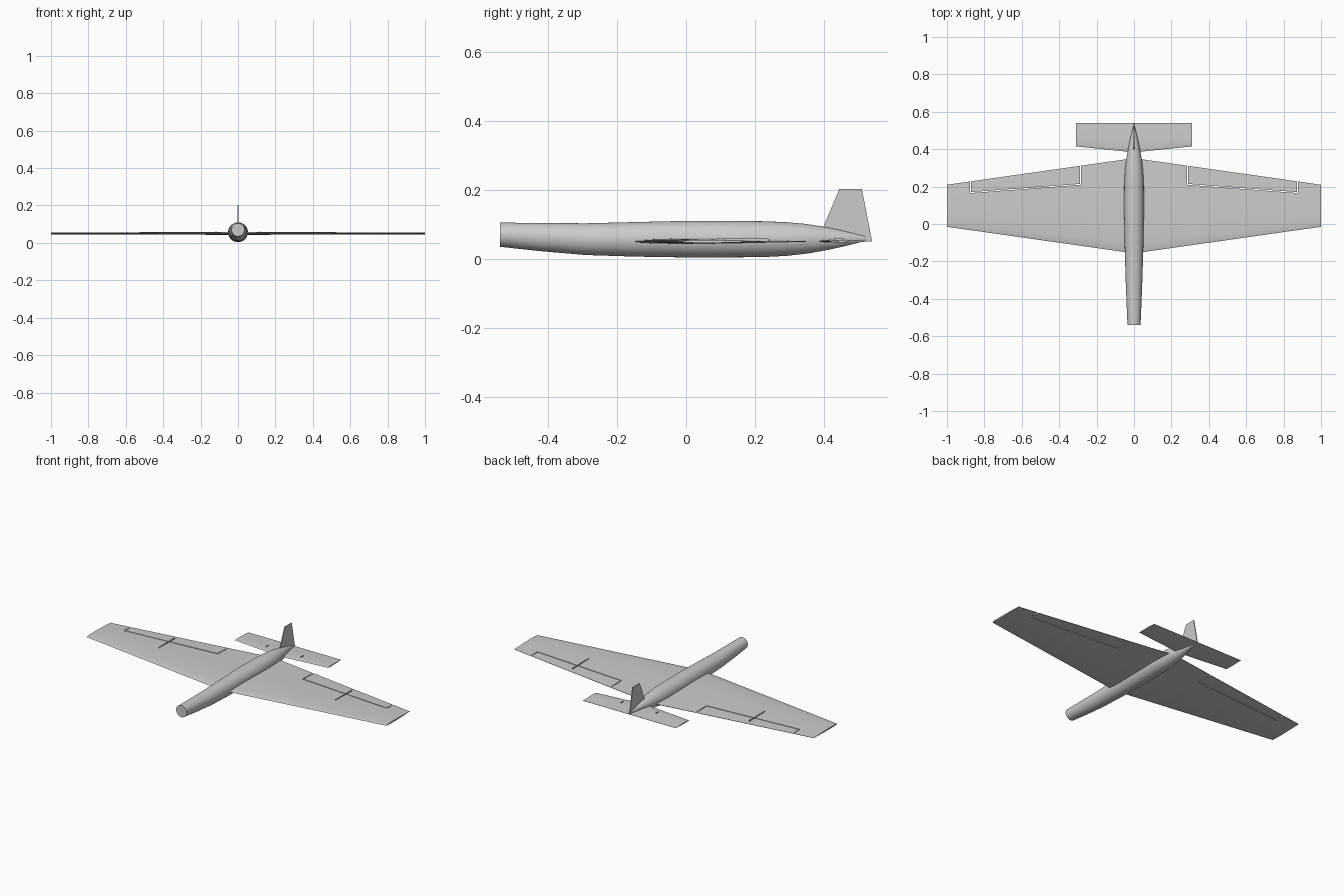
import bpy, bmesh, math

if "Cube" in bpy.data.objects:
    bpy.data.objects.remove(bpy.data.objects["Cube"])

grey = bpy.data.materials.new("light grey")
grey.use_nodes = True
grey.diffuse_color = (0.6, 0.6, 0.6, 1)
grey.node_tree.nodes["Principled BSDF"].inputs["Base Color"].default_value = (0.6, 0.6, 0.6, 1)


def loft(name, rings, smooth=True):
    """Skin a list of equal-length point rings and cap both ends."""
    bm = bmesh.new()
    loops = [[bm.verts.new(p) for p in ring] for ring in rings]
    n = len(loops[0])
    for a, b in zip(loops, loops[1:]):
        for i in range(n):
            bm.faces.new((a[i], a[(i + 1) % n], b[(i + 1) % n], b[i]))
    bm.faces.new(loops[0])
    bm.faces.new(loops[-1][::-1])
    bmesh.ops.recalc_face_normals(bm, faces=bm.faces)
    me = bpy.data.meshes.new(name)
    bm.to_mesh(me)
    bm.free()
    me.materials.append(grey)
    ob = bpy.data.objects.new(name, me)
    bpy.context.collection.objects.link(ob)
    if smooth:
        bpy.ops.object.select_all(action='DESELECT')
        ob.select_set(True)
        bpy.context.view_layer.objects.active = ob
        bpy.ops.object.shade_smooth_by_angle(angle=math.radians(30))
    return ob


def bar(name, a, b, width, z0, z1):
    """Upright-sided bar running from a to b in plan."""
    dx, dy = b[0] - a[0], b[1] - a[1]
    k = width / 2 / math.hypot(dx, dy)
    nx, ny = -dy * k, dx * k
    plan = [(a[0] + nx, a[1] + ny), (b[0] + nx, b[1] + ny),
            (b[0] - nx, b[1] - ny), (a[0] - nx, a[1] - ny)]
    return loft(name, [[(x, y, z) for x, y in plan] for z in (z0, z1)], False)


def airfoil(x, lead, trail, z, up, down):
    """Closed foil section at station x."""
    top = [(0, 0), (.03, .45), (.1, .75), (.25, 1), (.45, .95), (.7, .6), (1, .12)]
    pts = [(t, h * up) for t, h in top]
    pts += [(t, -h * down) for t, h in reversed(top[1:])]
    return [(x, lead + t * (trail - lead), z + h) for t, h in pts]


# Fuselage: y, centre height, half width, half height
body = [(-.54, .070, .035, .035), (-.42, .063, .040, .041), (-.29, .057, .045, .046),
        (-.15, .0565, .049, .050), (0, .057, .052, .053), (.10, .057, .053, .053),
        (.22, .057, .052, .052), (.29, .0575, .048, .049), (.35, .058, .041, .043),
        (.41, .0585, .030, .033), (.46, .0585, .019, .022), (.50, .0585, .009, .012),
        (.525, .0585, .003, .006)]
loft("fuselage", [[(w * math.cos(i * math.tau / 40), y, z + h * math.sin(i * math.tau / 40))
                   for i in range(40)] for y, z, w, h in body])

# Main wing and tailplane
wing = loft("wing", [airfoil(-1, -.015, .21, .05, .005, .004),
                     airfoil(0, -.157, .352, .05, .009, .007),
                     airfoil(1, -.015, .21, .05, .005, .004)])
loft("tailplane", [airfoil(-.31, .415, .54, .051, .003, .003),
                   airfoil(0, .383, .54, .051, .005, .004),
                   airfoil(.31, .415, .54, .051, .003, .003)])

# Fin
fin = [(.393, .080), (.445, .203), (.51, .203), (.54, .05), (.47, .05)]
loft("fin", [[(x, y, z) for y, z in fin] for x in (-.0025, .0025)], False)

# Aileron gaps, pushrods and horns on each side
for s, side in ((1, "left"), (-1, "right")):
    inner, outer = (s * .285, .212), (s * .875, .168)
    cuts = [(inner, outer), (inner, (s * .285, .36)), (outer, (s * .875, .27))]
    for i, (a, b) in enumerate(cuts):
        cutter = bar(f"{side}_aileron_gap_{i + 1}", a, b, .005, 0, .1)
        cutter.hide_render = True
        cutter.hide_set(True)
        cutter.display_type = 'WIRE'
        mod = wing.modifiers.new(cutter.name, 'BOOLEAN')
        mod.operation = 'DIFFERENCE'
        mod.solver = 'EXACT'
        mod.object = cutter
    bar(f"{side}_aileron_pushrod", (s * .59, .085), (s * .59, .24), .004, .052, .0595)
    bar(f"{side}_elevator_horn", (s * .117, .43), (s * .117, .455), .004, .05, .060)

# Apply the gap cuts and drop the cutters
bpy.ops.object.select_all(action='DESELECT')
wing.select_set(True)
bpy.context.view_layer.objects.active = wing
cutters = [m.object for m in wing.modifiers if m.type == 'BOOLEAN']
for name in [m.name for m in wing.modifiers if m.type == 'BOOLEAN']:
    bpy.ops.object.modifier_apply(modifier=name)
for c in cutters:
    bpy.data.objects.remove(c)
